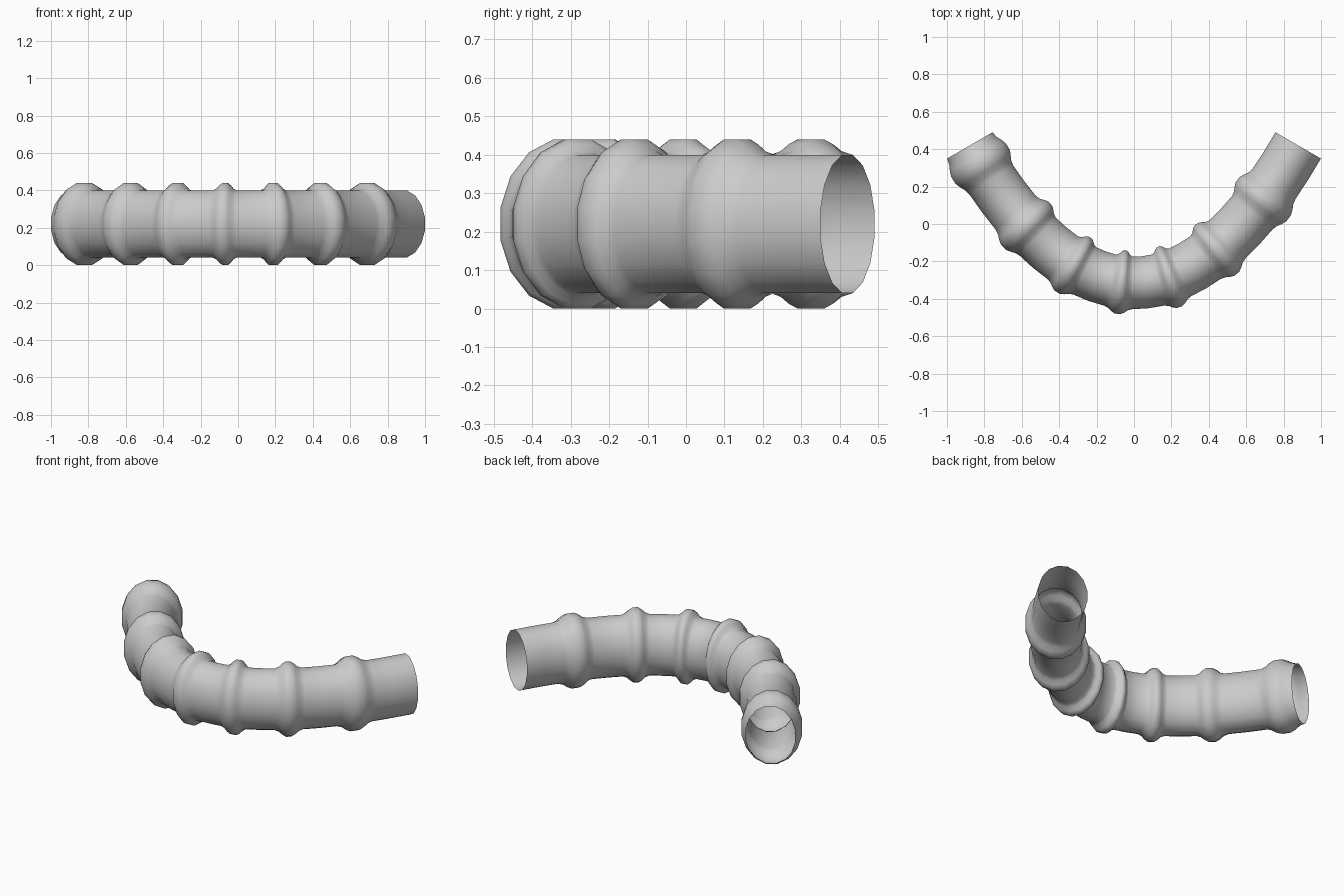
import bpy, bmesh, math
from mathutils import Vector

cube = bpy.data.objects.get("Cube")
if cube:
    bpy.data.objects.remove(cube, do_unlink=True)

SIDES = 16
SEGMENTS = 7
RADIUS_FLAT, RADIUS_UP = 0.143, 0.1835
CENTRE_Z = 0.22

# Centre line of the bend, as one cubic curve
P = [Vector(p) for p in ((-0.878, 0.42, 0), (-0.312, -0.56, 0),
                         (0.312, -0.56, 0), (0.878, 0.42, 0))]

# One hose segment: (fraction along it, radius factor), a rib then a plain sleeve
PROFILE = [(0, 1), (0.07, 1.05), (0.13, 1.15), (0.19, 1.22), (0.28, 1.22),
           (0.34, 1.15), (0.40, 1.05), (0.47, 1), (0.73, 1)]


def path_point(t):
    s = 1 - t
    return P[0] * s**3 + P[1] * 3*s*s*t + P[2] * 3*s*t*t + P[3] * t**3


def path_side(t):
    s = 1 - t
    d = (P[1] - P[0]) * s*s + (P[2] - P[1]) * 2*s*t + (P[3] - P[2]) * t*t
    return Vector((-d.y, d.x, 0)).normalized()


def add_ring(bm, t, factor):
    centre = path_point(t) + Vector((0, 0, CENTRE_Z))
    side = path_side(t) * RADIUS_FLAT * factor
    up = Vector((0, 0, RADIUS_UP * factor))
    angles = [2 * math.pi * (i + 0.5) / SIDES for i in range(SIDES)]
    return [bm.verts.new(centre + side * math.cos(a) + up * math.sin(a)) for a in angles]


# Ribbed hose, open at both ends
bm = bmesh.new()
stations = [((n + u) / SEGMENTS, f) for n in range(SEGMENTS) for u, f in PROFILE] + [(1, 1)]
rings = [add_ring(bm, t, f) for t, f in stations]
for a, b in zip(rings, rings[1:]):
    for i in range(SIDES):
        j = (i + 1) % SIDES
        bm.faces.new((a[i], a[j], b[j], b[i]))
bmesh.ops.recalc_face_normals(bm, faces=bm.faces)
mesh = bpy.data.meshes.new("ribbed_hose")
bm.to_mesh(mesh)
bm.free()
hose = bpy.data.objects.new("ribbed_hose", mesh)
bpy.context.collection.objects.link(hose)

# Plain grey
grey = bpy.data.materials.new("light_grey")
grey.use_nodes = True
colour = (0.6, 0.6, 0.6, 1)
grey.diffuse_color = colour
grey.node_tree.nodes["Principled BSDF"].inputs["Base Color"].default_value = colour
mesh.materials.append(grey)

bpy.context.view_layer.objects.active = hose
hose.select_set(True)
bpy.ops.object.shade_smooth_by_angle(angle=math.radians(60))
